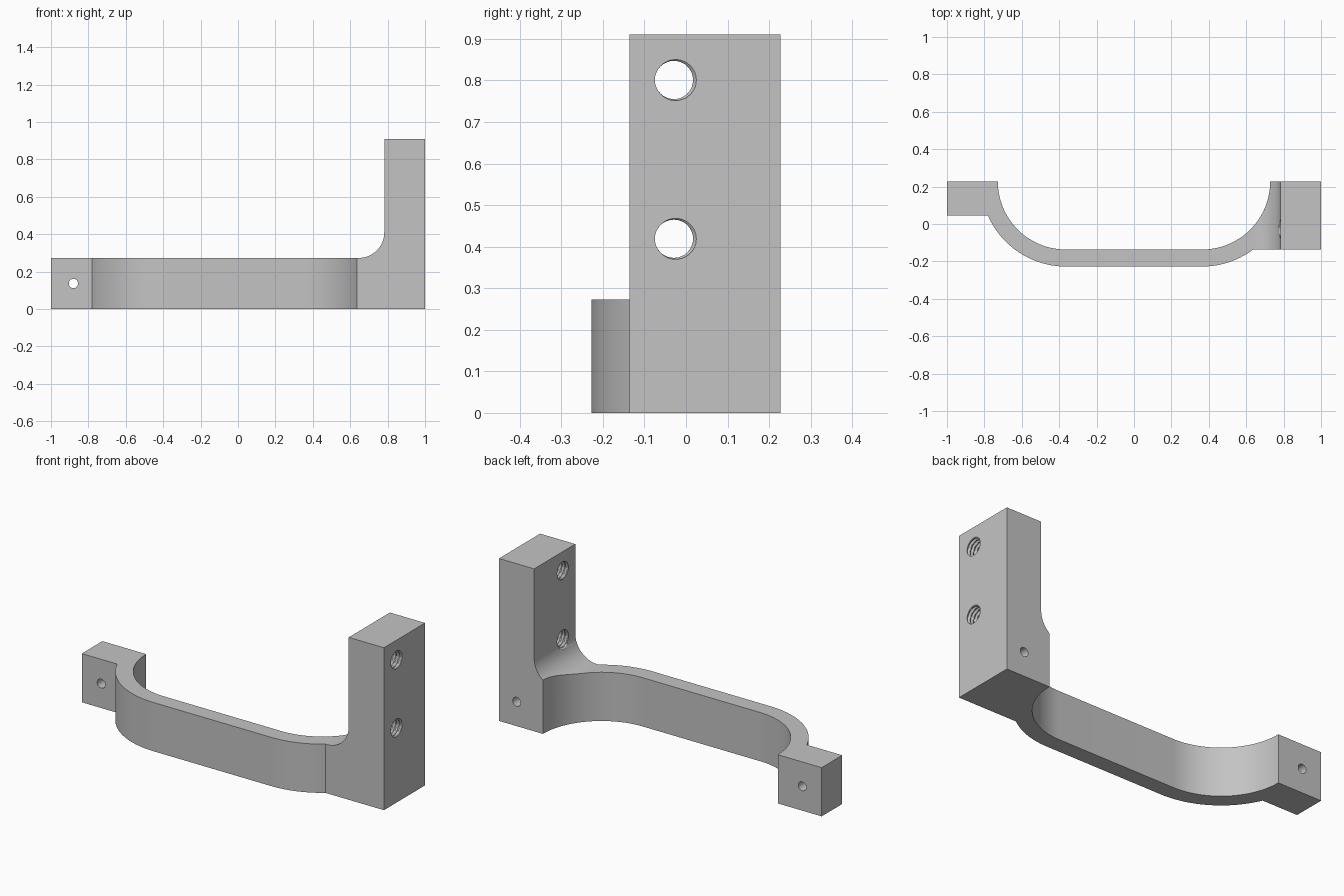
import bpy, bmesh, math
from math import sin, cos, pi, radians
from mathutils import Matrix, Vector

if "Cube" in bpy.data.objects:
    bpy.data.objects.remove(bpy.data.objects["Cube"], do_unlink=True)

# Main sizes
BACK, BLOCK_FRONT = 0.2275, -0.1365
ARM_H, TOWER_H, TOWER_X = 0.273, 0.91, 0.782
BEND_X, R_IN, R_OUT = 0.364, 0.364, 0.455

metal = bpy.data.materials.new("grey metal")
metal.use_nodes = True
GREY = (0.55, 0.55, 0.55, 1)
metal.diffuse_color = GREY
metal.node_tree.nodes["Principled BSDF"].inputs["Base Color"].default_value = GREY


def make_object(name, bm):
    bmesh.ops.recalc_face_normals(bm, faces=bm.faces)
    mesh = bpy.data.meshes.new(name)
    bm.to_mesh(mesh)
    bm.free()
    mesh.materials.append(metal)
    ob = bpy.data.objects.new(name, mesh)
    bpy.context.collection.objects.link(ob)
    return ob


def prism(name, points, direction):
    bm = bmesh.new()
    face = bm.faces.new([bm.verts.new(p) for p in points])
    ext = bmesh.ops.extrude_face_region(bm, geom=[face], use_keep_orig=True)
    top = [g for g in ext["geom"] if isinstance(g, bmesh.types.BMVert)]
    bmesh.ops.translate(bm, verts=top, vec=direction)
    return make_object(name, bm)


def arc(cx, cy, r, start, end, n=28):
    return [(cx + r * cos(start + (end - start) * i / n),
             cy + r * sin(start + (end - start) * i / n)) for i in range(n + 1)]


def apply_boolean(target, cutter, operation):
    mod = target.modifiers.new("cut", "BOOLEAN")
    mod.operation, mod.solver, mod.object = operation, "EXACT", cutter
    bpy.context.view_layer.objects.active = target
    bpy.ops.object.modifier_apply(modifier=mod.name)
    bpy.data.objects.remove(cutter, do_unlink=True)


def pin_cutter(x, y0, y1):
    bm = bmesh.new()
    place = Matrix.Translation((x, (y0 + y1) / 2, ARM_H / 2)) @ Matrix.Rotation(pi / 2, 4, "X")
    bmesh.ops.create_cone(bm, cap_ends=True, segments=32, radius1=0.025,
                          radius2=0.025, depth=y1 - y0, matrix=place)
    return make_object("pin_cutter", bm)


def thread_cutter(y, z, minor=0.046, major=0.054, pitch=0.02, segs=32, steps=8):
    # Rod along x whose radius follows a helical ridge
    bm = bmesh.new()
    rows = []
    for i in range(round(0.28 / pitch) * steps + 1):
        row = []
        for j in range(segs):
            phase = (i / steps - j / segs) % 1
            ridge = min(max(1.5 * (1 - abs(2 * phase - 1)) - 0.35, 0), 1)
            r, a = minor + (major - minor) * ridge, 2 * pi * j / segs
            row.append(bm.verts.new((0.75 + i * pitch / steps, y + r * cos(a), z + r * sin(a))))
        rows.append(row)
    for a, b in zip(rows, rows[1:]):
        for j in range(segs):
            k = (j + 1) % segs
            bm.faces.new((a[j], a[k], b[k], b[j]))
    bm.faces.new(rows[0])
    bm.faces.new(rows[-1])
    bmesh.ops.triangulate(bm, faces=bm.faces)
    return make_object("thread_cutter", bm)


# Plan outline: end blocks joined by a bowed arm
left_end = pi + math.asin((BACK - 0.0455) / R_OUT)
right_end = 2 * pi - math.asin((BACK - BLOCK_FRONT) / R_OUT)
plan = [(-1, BACK), (-1, 0.0455)]
plan += arc(-BEND_X, BACK, R_OUT, left_end, 1.5 * pi)
plan += arc(BEND_X, BACK, R_OUT, 1.5 * pi, right_end)
plan += [(1, BLOCK_FRONT), (1, BACK)]
plan += arc(BEND_X, BACK, R_IN, 2 * pi, 1.5 * pi)
plan += arc(-BEND_X, BACK, R_IN, 1.5 * pi, pi)
bracket = prism("bracket", [(x, y, 0) for x, y in plan], (0, 0, TOWER_H))

# Front outline: low arm, fillet and tall tower
fillet = 0.1365
front = [(-1.1, -0.1), (1.1, -0.1), (1.1, 1), (TOWER_X, 1)]
front += arc(TOWER_X - fillet, ARM_H + fillet, fillet, 0, -pi / 2, 16)
front += [(-1.1, ARM_H)]
side_trim = prism("side_trim", [(x, -0.5, z) for x, z in front], (0, 1, 0))
apply_boolean(bracket, side_trim, "INTERSECT")

# Pin holes: through the small block, blind in the tower foot
apply_boolean(bracket, pin_cutter(-0.88, -0.05, 0.3), "DIFFERENCE")
apply_boolean(bracket, pin_cutter(0.89, 0.045, 0.3), "DIFFERENCE")

# Threaded holes through the tower
for z in (0.801, 0.419):
    apply_boolean(bracket, thread_cutter(-0.029, z), "DIFFERENCE")

# Smooth bends with crisp edges
bpy.ops.object.select_all(action="DESELECT")
bracket.select_set(True)
bpy.context.view_layer.objects.active = bracket
bpy.ops.object.shade_smooth_by_angle(angle=radians(25))
